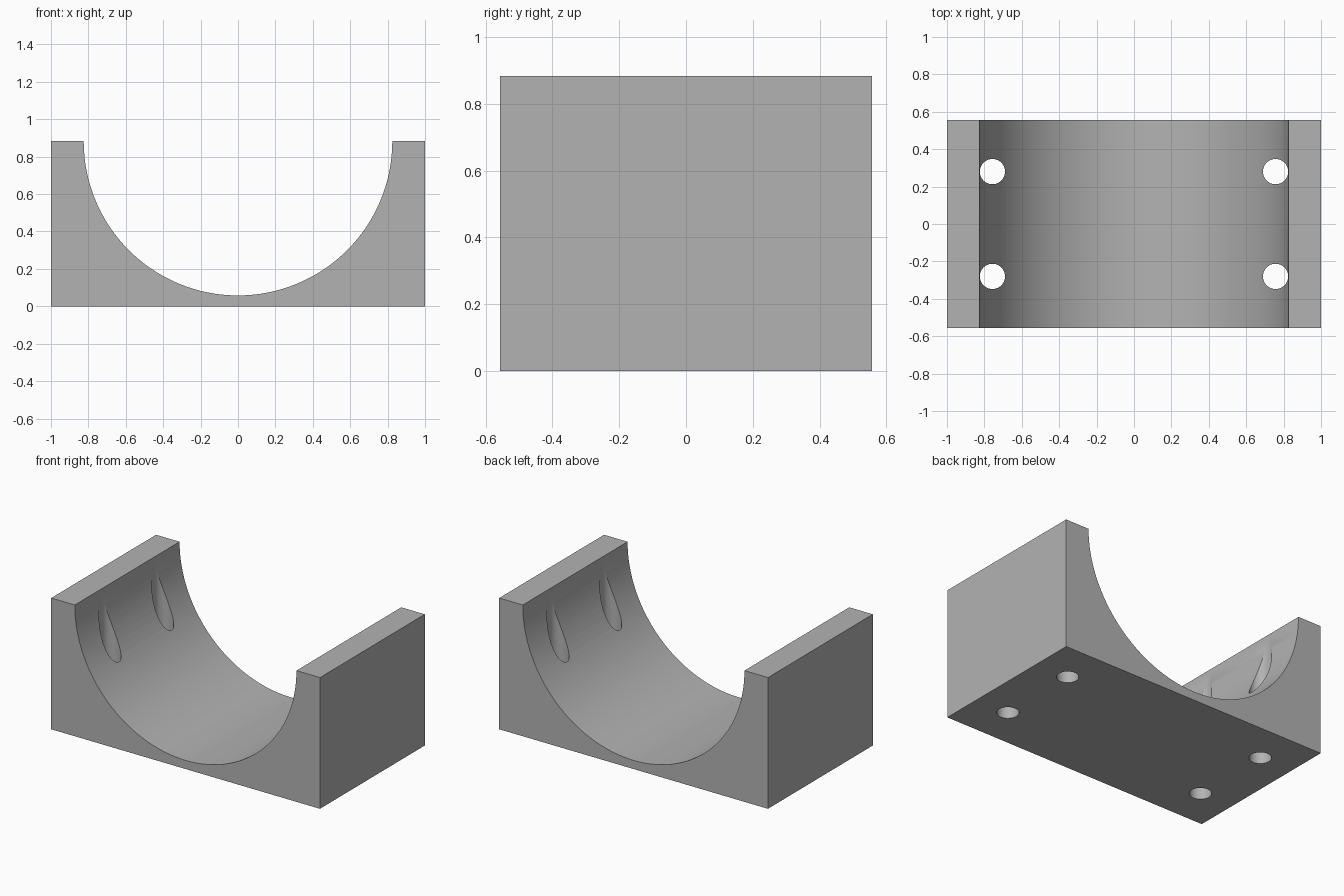
import bpy
import bmesh
import math

HALF_W, HALF_D, HEIGHT = 1.0, 0.557, 0.883
ARC_R = 0.825
HOLE_X, HOLE_Y, HOLE_R = 0.757, 0.28, 0.0675
STEPS = 64

if "Cube" in bpy.data.objects:
    bpy.data.objects.remove(bpy.data.objects["Cube"], do_unlink=True)

# Plain grey material
grey = bpy.data.materials.new("plain_grey")
grey.use_nodes = True
colour = (0.45, 0.45, 0.45, 1)
grey.diffuse_color = colour
grey.node_tree.nodes["Principled BSDF"].inputs["Base Color"].default_value = colour

# Cradle block: rectangular section with a half-round channel, extruded in y
profile = [(-HALF_W, HEIGHT), (-HALF_W, 0), (HALF_W, 0), (HALF_W, HEIGHT)]
for i in range(STEPS + 1):
    a = math.pi * i / STEPS
    profile.append((ARC_R * math.cos(a), HEIGHT - ARC_R * math.sin(a)))

bm = bmesh.new()
front = bm.faces.new([bm.verts.new((x, -HALF_D, z)) for x, z in profile])
ext = bmesh.ops.extrude_face_region(bm, geom=[front], use_keep_orig=True)
back_verts = [v for v in ext["geom"] if isinstance(v, bmesh.types.BMVert)]
bmesh.ops.translate(bm, verts=back_verts, vec=(0, 2 * HALF_D, 0))
bmesh.ops.recalc_face_normals(bm, faces=bm.faces)
mesh = bpy.data.meshes.new("cradle_block")
bm.to_mesh(mesh)
bm.free()
mesh.materials.append(grey)
cradle = bpy.data.objects.new("cradle_block", mesh)
bpy.context.collection.objects.link(cradle)

# Four vertical bolt holes
for sx in (-1, 1):
    for sy in (-1, 1):
        bpy.ops.mesh.primitive_cylinder_add(
            vertices=48, radius=HOLE_R, depth=3,
            location=(sx * HOLE_X, sy * HOLE_Y, HEIGHT / 2))
        cutter = bpy.context.object
        cutter.name = "bolt_hole_cutter"
        cutter.hide_render = True
        cutter.data.materials.append(grey)
        cut = cradle.modifiers.new("bolt_hole", "BOOLEAN")
        cut.operation = "DIFFERENCE"
        cut.solver = "EXACT"
        cut.object = cutter
        bpy.context.view_layer.objects.active = cradle
        bpy.ops.object.modifier_apply(modifier=cut.name)
        bpy.data.objects.remove(cutter, do_unlink=True)

# Smooth channel and holes, crisp edges elsewhere
bpy.ops.object.select_all(action="DESELECT")
cradle.select_set(True)
bpy.context.view_layer.objects.active = cradle
bpy.ops.object.shade_smooth_by_angle(angle=math.radians(20))
